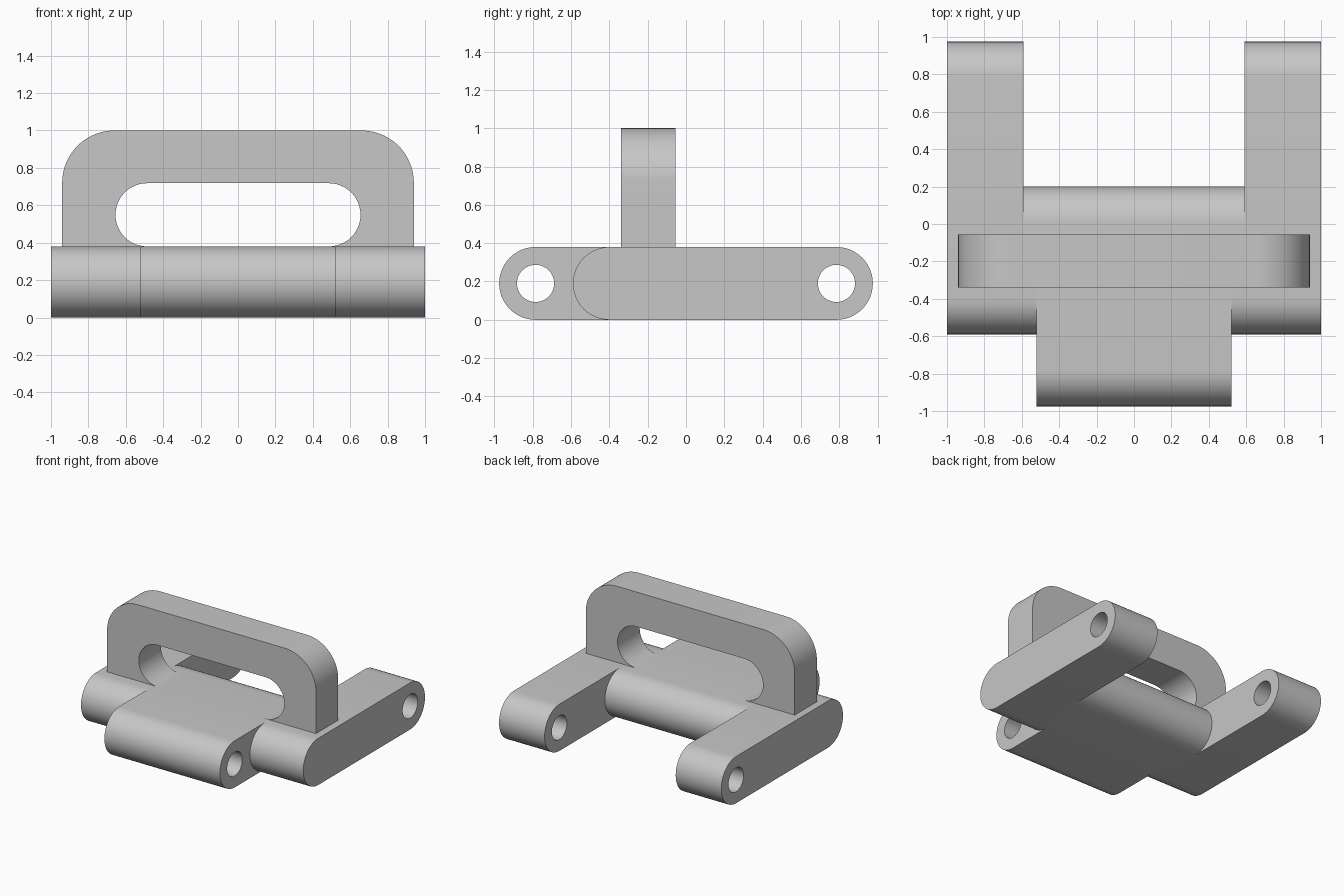
import bpy
import bmesh
from math import sin, cos, radians

cube = bpy.data.objects.get("Cube")
if cube:
    bpy.data.objects.remove(cube)

grey = bpy.data.materials.new("light grey")
grey.use_nodes = True
colour = (0.57, 0.57, 0.57, 1)
grey.diffuse_color = colour
for node in grey.node_tree.nodes:
    if node.type == "BSDF_PRINCIPLED":
        node.inputs["Base Color"].default_value = colour

HEIGHT = 0.38        # thickness of the link body
R = HEIGHT / 2       # radius of its rounded ends
HOLE = 0.097         # pin hole radius
PIN = 0.785          # distance of the pin holes from the centre
END = 0.975          # furthest front and back
SHOULDER = 0.59      # front of the arms, and their inner faces at the back
TONGUE = 0.52        # half width of the front tongue
BACK = 0.2           # back of the middle section


def arc(u, v, r, start, end, steps=24):
    """Points along an arc, angles in degrees."""
    angles = [radians(start + (end - start) * i / steps) for i in range(steps + 1)]
    return [(u + r * cos(a), v + r * sin(a)) for a in angles]


def stadium(front, back):
    """Side outline with fully rounded ends."""
    return arc(back - R, R, R, -90, 90) + arc(front + R, R, R, 90, 270)


def pin_hole(y):
    return arc(y, R, HOLE, 0, 360, 48)[:-1]


def prism(name, loops, start, end, place):
    """Solid between two copies of an outline; extra loops become holes."""
    bm = bmesh.new()
    caps = ([], [])
    for loop in loops:
        n = len(loop)
        rings = []
        for cap, depth in zip(caps, (start, end)):
            ring = [bm.verts.new(place(u, v, depth)) for u, v in loop]
            cap += [bm.edges.new((ring[i], ring[(i + 1) % n])) for i in range(n)]
            rings.append(ring)
        a, b = rings
        for i in range(n):
            j = (i + 1) % n
            bm.faces.new((a[i], a[j], b[j], b[i]))
    for cap in caps:
        bmesh.ops.triangle_fill(bm, edges=cap, use_beauty=True)
    bmesh.ops.recalc_face_normals(bm, faces=bm.faces[:])
    mesh = bpy.data.meshes.new(name)
    bm.to_mesh(mesh)
    bm.free()
    mesh.materials.append(grey)
    obj = bpy.data.objects.new(name, mesh)
    bpy.context.collection.objects.link(obj)
    bpy.ops.object.select_all(action="DESELECT")
    obj.select_set(True)
    bpy.context.view_layer.objects.active = obj
    bpy.ops.object.shade_smooth_by_angle(angle=radians(30))
    return obj


def across(y, z, x):
    return (x, y, z)


def along(x, z, y):
    return (x, y, z)


# Middle section with the front tongue
prism("front_tongue", [stadium(-END, BACK), pin_hole(-PIN)], -TONGUE, TONGUE, across)

# Shoulders beside the tongue, and the arms reaching back
for side, s in (("left", 1), ("right", -1)):
    prism(side + "_shoulder", [stadium(-SHOULDER, BACK)],
          s * TONGUE, s * SHOULDER, across)
    prism(side + "_arm", [stadium(-SHOULDER, END), pin_hole(PIN)],
          s * SHOULDER, s, across)

# Upright handle, its slot resting on the body
HALF, TOP, CORNER = 0.94, 1.0, 0.28
SLOT_R = 0.169
slot_x, slot_z = 0.655 - SLOT_R, HEIGHT + SLOT_R
outline = [(-HALF, HEIGHT)]
outline += arc(CORNER - HALF, TOP - CORNER, CORNER, 180, 90)
outline += arc(HALF - CORNER, TOP - CORNER, CORNER, 90, 0)
outline += [(HALF, HEIGHT)]
outline += arc(slot_x, slot_z, SLOT_R, -90, 90)
outline += arc(-slot_x, slot_z, SLOT_R, 90, 270)
prism("handle", [outline], -0.34, -0.055, along)
